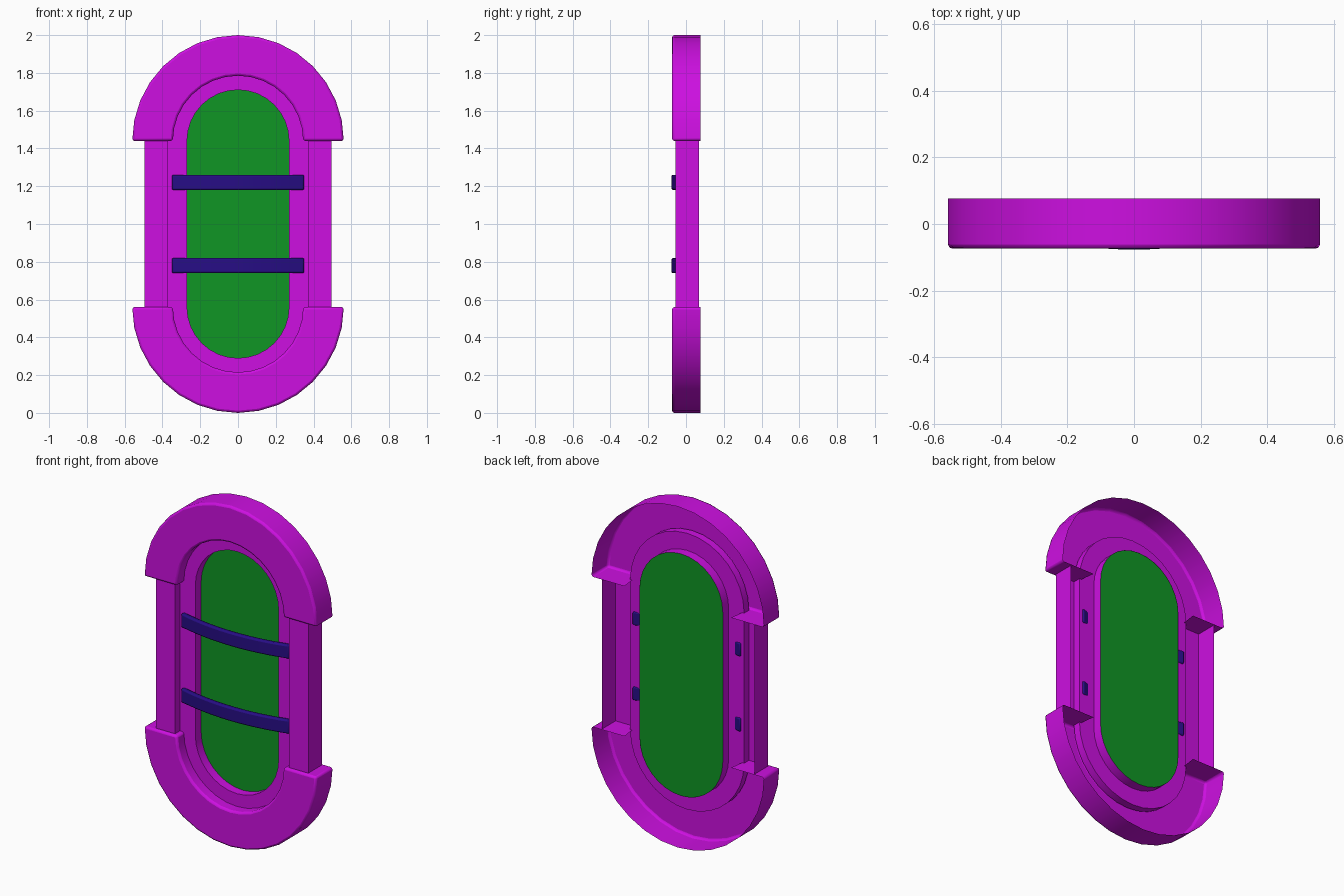
import bpy, bmesh
from math import cos, sin, pi

if "Cube" in bpy.data.objects:
    bpy.data.objects.remove(bpy.data.objects["Cube"], do_unlink=True)


def material(name, rgb):
    mat = bpy.data.materials.new(name)
    mat.use_nodes = True
    mat.diffuse_color = (*rgb, 1)
    bsdf = mat.node_tree.nodes["Principled BSDF"]
    bsdf.inputs["Base Color"].default_value = (*rgb, 1)
    bsdf.inputs["Roughness"].default_value = 0.6
    return mat


purple = material("purple", (0.61, 0.005, 0.75))
green = material("green", (0.005, 0.305, 0.018))
navy = material("navy", (0.02, 0.004, 0.235))

TOP, BOTTOM = 1.44, 0.56      # centres of the rounded ends
STEPS = 16                    # segments in each half circle


def finish(name, bm, mat, bevel=0):
    mesh = bpy.data.meshes.new(name)
    bm.to_mesh(mesh)
    bm.free()
    mesh.materials.append(mat)
    obj = bpy.data.objects.new(name, mesh)
    bpy.context.collection.objects.link(obj)
    bpy.ops.object.select_all(action="DESELECT")
    obj.select_set(True)
    bpy.context.view_layer.objects.active = obj
    bpy.ops.object.shade_smooth_by_angle(angle=pi / 6)
    if bevel:
        mod = obj.modifiers.new("soft_edges", "BEVEL")
        mod.width, mod.segments = bevel, 2
        mod.limit_method, mod.angle_limit = "ANGLE", pi / 3
    return obj


def arc(centre_z, start):
    """Half circle of stations: centre height and outward direction."""
    angles = [start + pi * i / STEPS for i in range(STEPS + 1)]
    return [(centre_z, cos(a), sin(a)) for a in angles]


def sweep(bm, stations, profile, closed=False):
    """Sweep a (radius, y) profile along the stations."""
    rings = [[bm.verts.new((r * dx, y, cz + r * dz)) for r, y in profile]
             for cz, dx, dz in stations]
    pairs = list(zip(rings, rings[1:]))
    if closed:
        pairs.append((rings[-1], rings[0]))
    for a, b in pairs:
        for j in range(len(profile) - 1):
            bm.faces.new((a[j], a[j + 1], b[j + 1], b[j]))
    return rings


upper, lower = arc(TOP, 0), arc(BOTTOM, pi)

# End caps: hollow shells, open at the back, with closed ends
cap_profile = [(0.345, -0.01), (0.345, -0.074), (0.56, -0.074), (0.56, 0.077)]
for name, stations in (("upper_cap", upper), ("lower_cap", lower)):
    bm = bmesh.new()
    rings = sweep(bm, stations, cap_profile)
    for ring, (cz, dx, dz) in ((rings[0], stations[0]), (rings[-1], stations[-1])):
        corner = bm.verts.new((0.345 * dx, 0.077, cz))
        face = ring + [corner]
        bm.faces.new(face[::-1] if ring is rings[0] else face)
    finish(name, bm, purple, bevel=0.012)

# Side rails: open channels between the caps
rail_profile = [(0.37, -0.055), (0.495, -0.055), (0.495, 0.07)]
for name, side, ends in (("left_rail", 1, (BOTTOM, TOP)),
                         ("right_rail", -1, (TOP, BOTTOM))):
    bm = bmesh.new()
    sweep(bm, [(z, side, 0) for z in ends], rail_profile)
    finish(name, bm, purple)

# Inner frame: stepped rim that holds the panel
bm = bmesh.new()
sweep(bm, upper + lower,
      [(0.27, 0.045), (0.27, -0.01), (0.37, -0.01), (0.37, -0.055)], closed=True)
finish("inner_frame", bm, purple)

# Panel closing the back of the frame
bm = bmesh.new()
bm.faces.new([bm.verts.new((0.27 * dx, 0.044, cz + 0.27 * dz))
              for cz, dx, dz in upper + lower])
finish("panel", bm, green)

# Bowed straps across the panel
for name, z in (("upper_strap", 1.22), ("lower_strap", 0.78)):
    bm = bmesh.new()
    rings = []
    for i in range(13):
        t = i / 6 - 1
        front = -0.077 + 0.047 * t * t
        rings.append([bm.verts.new((0.35 * t, front + dy, z + dz))
                      for dy, dz in ((0, -0.04), (0, 0.04), (0.03, 0.04), (0.03, -0.04))])
    for a, b in zip(rings, rings[1:]):
        for j in range(4):
            k = (j + 1) % 4
            bm.faces.new((a[j], a[k], b[k], b[j]))
    bm.faces.new(rings[0])
    bm.faces.new(rings[-1])
    bmesh.ops.recalc_face_normals(bm, faces=bm.faces)
    finish(name, bm, navy, bevel=0.008)
